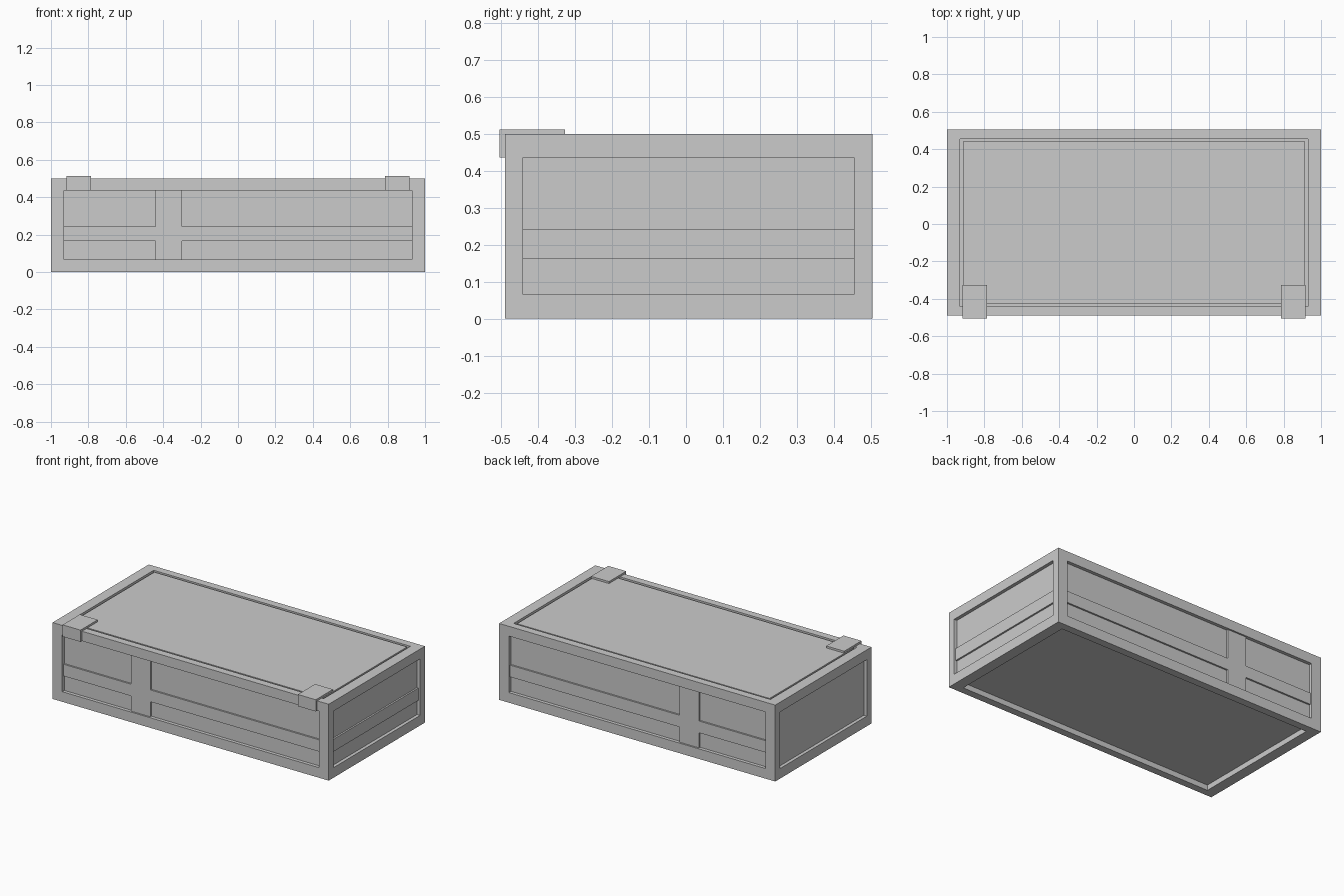
import bpy

if "Cube" in bpy.data.objects:
    bpy.data.objects.remove(bpy.data.objects["Cube"])


def box(name, x0, x1, y0, y1, z0, z1):
    bpy.ops.mesh.primitive_cube_add(size=1, location=((x0 + x1) / 2, (y0 + y1) / 2, (z0 + z1) / 2))
    ob = bpy.context.object
    ob.name = name
    ob.scale = (x1 - x0, y1 - y0, z1 - z0)
    bpy.ops.object.transform_apply(location=False, rotation=False, scale=True)
    return ob


def cut(target, *bounds):
    cutter = box("cutter", *bounds)
    cutter.hide_render = True
    cutter.hide_set(True)
    mod = target.modifiers.new("opening", 'BOOLEAN')
    mod.operation = 'DIFFERENCE'
    mod.solver = 'EXACT'
    mod.object = cutter


# outer limits and inner edge of the frame members
X, Y0, Y1, Z = 1.0, -0.49, 0.505, 0.5
IX, IY0, IY1, IZ0, IZ1 = 0.93, -0.442, 0.455, 0.066, 0.436
D = 0.022    # panel recess
S = 0.011    # slat recess

# open frame of twelve beams
frame = box("crate_frame", -X, X, Y0, Y1, 0, Z)
cut(frame, -IX, IX, Y0 - 0.1, Y1 + 0.1, IZ0, IZ1)
cut(frame, -X - 0.1, X + 0.1, IY0, IY1, IZ0, IZ1)
cut(frame, -IX, IX, IY0, IY1, -0.1, Z + 0.1)

# recessed wall panels
for name, ya, yb in (("front", Y0 + D, IY0 + 0.01), ("back", IY1 - 0.01, Y1 - D)):
    box(name + "_panel", -IX, IX, ya, yb, IZ0, IZ1)
for name, xa, xb in (("left", -X + D, -IX + 0.01), ("right", IX - 0.01, X - D)):
    box(name + "_panel", xa, xb, IY0, IY1, IZ0, IZ1)

# lid panel with a narrow groove all round, and recessed floor
box("lid_panel", -0.915, 0.915, IY0 + 0.015, IY1 - 0.013, 0.47, 0.497)
box("lid_groove_floor", -IX, IX, IY0, IY1, 0.46, 0.48)
box("floor_panel", -IX, IX, IY0, IY1, 0.035, 0.06)

# slats on the long sides, crossing flush
for name, ya, yb in (("front", Y0 + S, Y0 + D), ("back", Y1 - D, Y1 - S)):
    box(name + "_upright_slat", -0.44, -0.30, ya, yb, IZ0, IZ1)
    box(name + "_long_slat_left", -IX, -0.44, ya, yb, 0.165, 0.242)
    box(name + "_long_slat_right", -0.30, IX, ya, yb, 0.165, 0.242)
# slat on the right end
box("right_slat", X - D, X - S, IY0, IY1, 0.162, 0.243)

# latch plates wrapped over the front top edge
for name, xa in (("left", -0.917), ("right", 0.787)):
    latch = box(name + "_latch", xa, xa + 0.13, -0.505, -0.327, 0.436, 0.513)
    cut(latch, xa - 0.1, xa + 0.3, Y0, 0, 0.3, Z)
